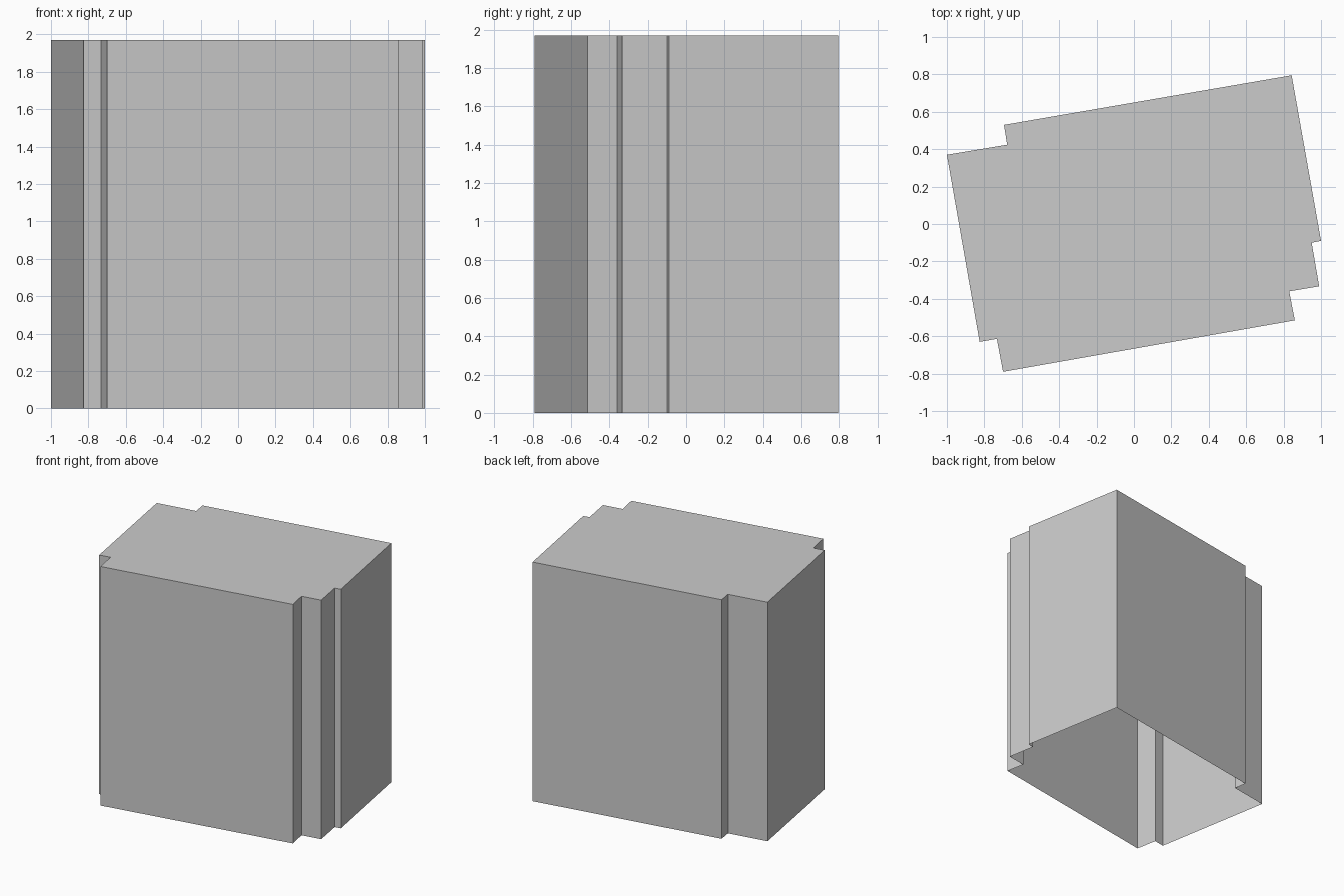
import bpy
import bmesh

cube = bpy.data.objects.get("Cube")
if cube:
    bpy.data.objects.remove(cube, do_unlink=True)

HEIGHT = 1.97

# Plain grey plaster
grey = bpy.data.materials.new("light_grey")
grey.use_nodes = True
colour = (0.6, 0.6, 0.6, 1)
grey.diffuse_color = colour
grey.node_tree.nodes["Principled BSDF"].inputs["Base Color"].default_value = colour

# Stepped footprint, counter-clockwise from the front corner
footprint = [
    (-0.70, -0.79), (0.86, -0.515), (0.83, -0.36), (0.99, -0.333),
    (0.95, -0.10), (1.0, -0.09), (0.843, 0.795), (-0.695, 0.53),
    (-0.678, 0.424), (-1.0, 0.37), (-0.825, -0.63), (-0.733, -0.614),
]


def open_block(name, outline, height, material):
    """Walls and a flat roof over an outline, left open underneath."""
    bm = bmesh.new()
    base = [bm.verts.new((x, y, 0)) for x, y in outline]
    top = [bm.verts.new((x, y, height)) for x, y in outline]
    for i in range(len(base)):
        j = (i + 1) % len(base)
        bm.faces.new((base[i], base[j], top[j], top[i]))
    bm.faces.new(top)
    mesh = bpy.data.meshes.new(name)
    bm.to_mesh(mesh)
    bm.free()
    mesh.materials.append(material)
    obj = bpy.data.objects.new(name, mesh)
    bpy.context.collection.objects.link(obj)
    return obj


open_block("building_shell", footprint, HEIGHT, grey)
